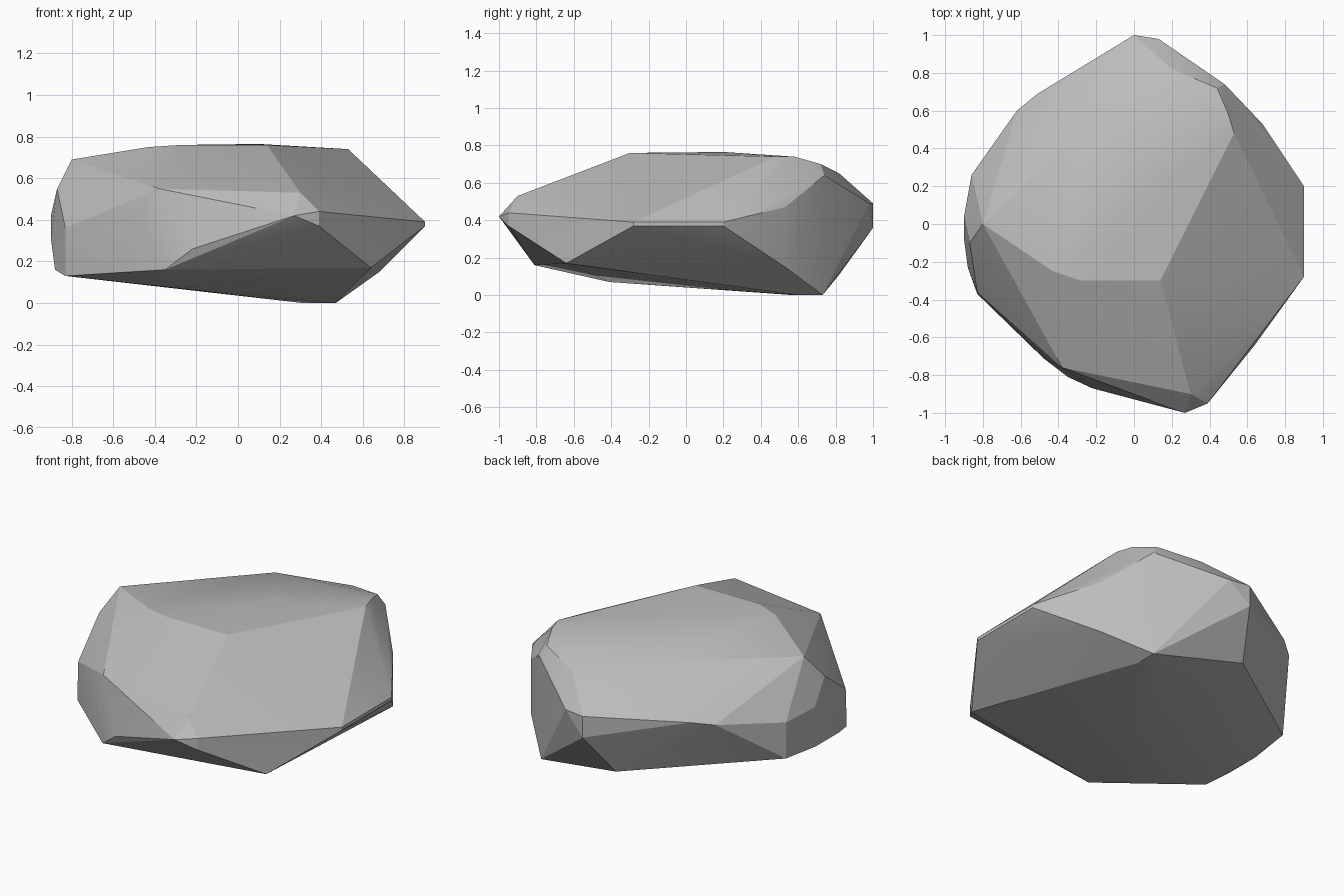
import bpy
import bmesh
import math

# Remove the default object
default_cube = bpy.data.objects.get("Cube")
if default_cube:
    bpy.data.objects.remove(default_cube, do_unlink=True)


def make_material(name, colour):
    """One flat colour for both the viewport and a render."""
    material = bpy.data.materials.new(name)
    material.use_nodes = True
    material.diffuse_color = colour
    shader = material.node_tree.nodes["Principled BSDF"]
    shader.inputs["Base Color"].default_value = colour
    shader.inputs["Roughness"].default_value = 0.9
    return material


def build_hull(name, corner_groups, material):
    """Wrap a tight convex skin around all of the corners."""
    bm = bmesh.new()
    for group in corner_groups.values():
        for corner in group:
            bm.verts.new(corner)
    hull = bmesh.ops.convex_hull(bm, input=bm.verts)
    unused = {item for item in hull["geom_interior"] + hull["geom_unused"]
              if isinstance(item, bmesh.types.BMVert)}
    bmesh.ops.delete(bm, geom=list(unused), context="VERTS")
    bmesh.ops.recalc_face_normals(bm, faces=bm.faces)
    mesh = bpy.data.meshes.new(name)
    bm.to_mesh(mesh)
    bm.free()
    mesh.materials.append(material)
    obj = bpy.data.objects.new(name, mesh)
    bpy.context.collection.objects.link(obj)
    return obj


# Main corners of the boulder, grouped by the side they shape
corners = {
    "flat_top": [
        (-.28, -.3, .76), (.14, -.3, .76), (-.43, -.25, .75), (.1, .2, .765),
        (.53, .48, .74), (.5, .58, .74), (.44, .72, .7), (-.8, 0, .69),
        (-.17, .6, .715),
    ],
    "front_nose": [
        (.27, -1, .42), (.39, -.95, .44), (.39, -.95, .37),
        (.3, -.9, .53), (-.38, -.76, .55), (-.48, -.71, .4),
        (-.22, -.87, .26), (-.35, -.81, .16), (.64, -.64, .17),
    ],
    "left_ridge": [
        (.9, -.28, .39), (.9, -.28, .37), (.9, .2, .39), (.9, .2, .37),
        (.68, .53, .47), (.68, .53, .15),
    ],
    "back": [
        (0, 1, .49), (0, 1, .36), (.13, .98, .49), (.2, .82, .65),
        (.48, .74, .64), (-.1, .82, .11), (-.51, .69, .47), (-.62, .6, .45),
    ],
    "right_flank": [
        (-.83, -.37, .13), (-.83, -.36, .36), (-.88, -.23, .16),
        (-.9, -.08, .31), (-.9, .04, .42), (-.87, -.1, .55),
        (-.88, 0, .16), (-.86, .26, .18), (-.86, .26, .4),
    ],
    "underside": [
        (.31, .57, 0), (.47, .6, 0), (.47, .73, 0), (-.28, -.41, .07),
    ],
}

# The boulder itself, in one plain stone grey
stone_grey = make_material("stone grey", (0.5, 0.5, 0.5, 1))
boulder = build_hull("boulder", corners, stone_grey)

# Soften only the shallow creases and keep the facets crisp
bpy.ops.object.select_all(action="DESELECT")
boulder.select_set(True)
bpy.context.view_layer.objects.active = boulder
bpy.ops.object.shade_smooth_by_angle(angle=math.radians(15))
